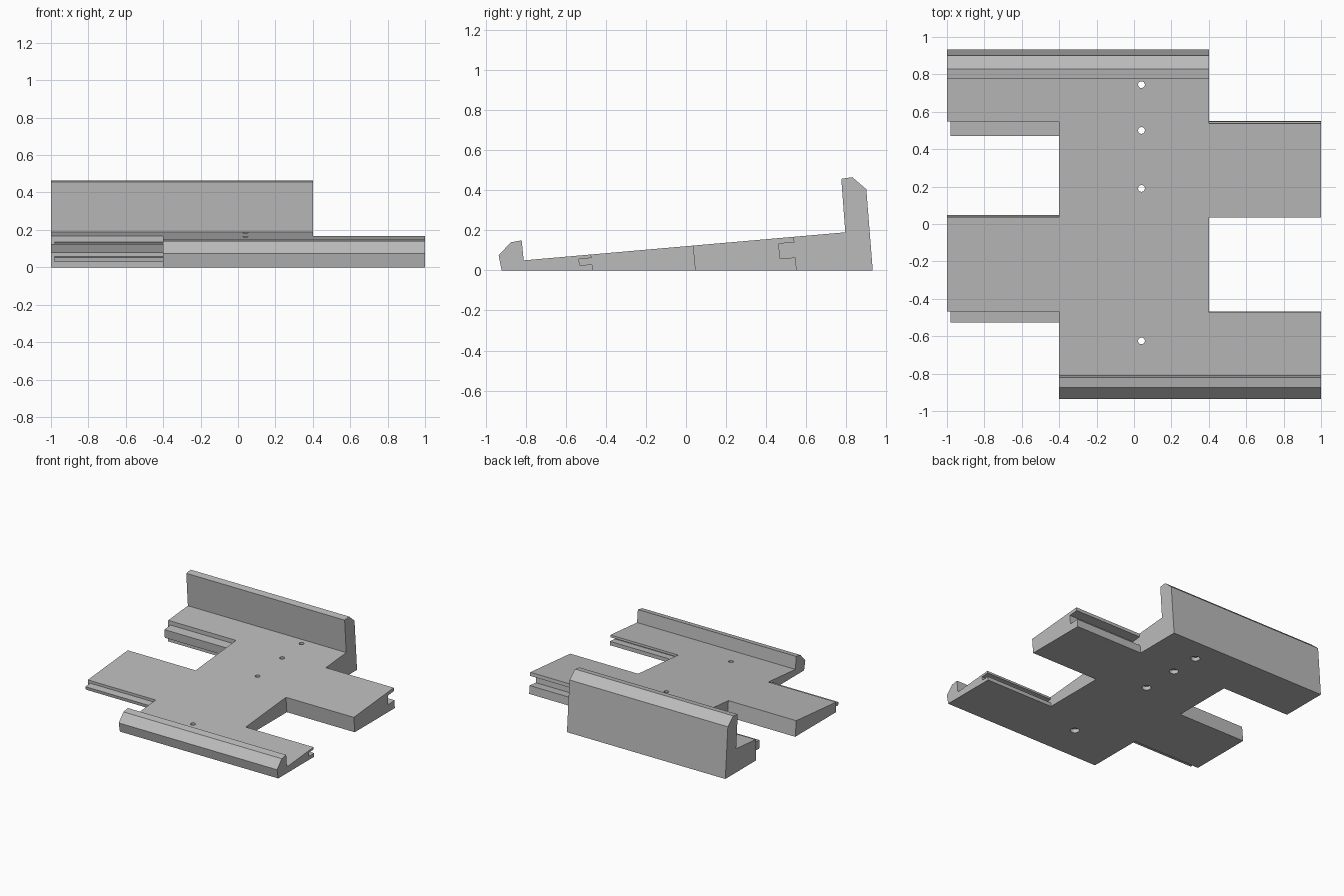
import bpy, bmesh, math

if "Cube" in bpy.data.objects:
    bpy.data.objects.remove(bpy.data.objects["Cube"])

grey = bpy.data.materials.new("plain grey")
colour = (0.5, 0.5, 0.5, 1)
grey.use_nodes = True
grey.diffuse_color = colour
grey.node_tree.nodes["Principled BSDF"].inputs["Base Color"].default_value = colour


def prism(bm, profile, x0, x1):
    """Extrude a side profile of (y, z) points from x0 to x1."""
    a = [bm.verts.new((x0, y, z)) for y, z in profile]
    b = [bm.verts.new((x1, y, z)) for y, z in profile]
    bm.faces.new(a)
    bm.faces.new(b[::-1])
    for i in range(len(a)):
        j = (i + 1) % len(a)
        bm.faces.new((a[i], b[i], b[j], a[j]))


def stepped_hole(bm, x, y, rings, sides=24):
    """Closed round solid from (radius, height) rings, bottom to top."""
    loops = [[bm.verts.new((x + r * math.cos(k * math.tau / sides),
                            y + r * math.sin(k * math.tau / sides), z))
              for k in range(sides)] for r, z in rings]
    bm.faces.new(loops[0])
    bm.faces.new(loops[-1])
    for low, high in zip(loops, loops[1:]):
        for k in range(sides):
            n = (k + 1) % sides
            bm.faces.new((low[k], low[n], high[n], high[k]))


def finish(bm, name):
    bmesh.ops.recalc_face_normals(bm, faces=bm.faces)
    mesh = bpy.data.meshes.new(name)
    bm.to_mesh(mesh)
    bm.free()
    mesh.materials.append(grey)
    ob = bpy.data.objects.new(name, mesh)
    bpy.context.collection.objects.link(ob)
    return ob


# Sloped base with low front lip and tall back wall
bm = bmesh.new()
prism(bm, [(-0.92, 0), (-0.935, 0.075), (-0.875, 0.14), (-0.82, 0.15),
           (-0.81, 0.05), (0.795, 0.19), (0.775, 0.457), (0.83, 0.465),
           (0.9, 0.405), (0.932, 0)], -1, 1)
base = finish(bm, "sloped_base")

LOW, HIGH, FAR = -0.1, 0.7, 1.1
bm = bmesh.new()
# Right-hand openings: plain edges
prism(bm, [(-FAR, LOW), (-0.463, LOW), (-0.468, 0.08), (-0.468, HIGH), (-FAR, HIGH)],
      -FAR, -0.4)
prism(bm, [(0.049, LOW), (0.547, LOW), (0.547, HIGH), (0.036, HIGH), (0.036, 0.125),
           (0.049, 0)], -FAR, -0.4)
# Left-hand openings: edges with slots for the tongues
prism(bm, [(-0.465, LOW), (-0.468, 0.03), (-0.53, 0.026), (-0.535, 0.056),
           (-0.472, 0.062), (-0.474, 0.085), (-0.474, HIGH), (0.034, HIGH),
           (0.034, 0.125), (0.046, 0), (0.046, LOW)], 0.4, FAR)
prism(bm, [(0.552, LOW), (0.552, 0), (0.547, 0.065), (0.469, 0.058), (0.463, 0.133),
           (0.541, 0.14), (0.538, 0.17), (0.538, HIGH), (FAR, HIGH), (FAR, LOW)],
      0.4, FAR)
# Screw holes, wider underneath
for y in (-0.625, 0.19, 0.5, 0.745):
    stepped_hole(bm, 0.04, y, [(0.034, LOW), (0.034, 0.03), (0.018, 0.03), (0.018, HIGH)])
cutter = finish(bm, "opening_cutter")
cutter.hide_render = True

cut = base.modifiers.new("openings", "BOOLEAN")
cut.operation = "DIFFERENCE"
cut.solver = "EXACT"
cut.object = cutter
bpy.context.view_layer.objects.active = base
bpy.ops.object.modifier_apply(modifier=cut.name)
bpy.data.objects.remove(cutter)

# Joining tongues on the right-hand wings
tongues = {
    "front_tongue": [(-0.45, 0.034), (-0.522, 0.028), (-0.526, 0.053), (-0.45, 0.06)],
    "back_tongue": [(0.56, 0.069), (0.475, 0.062), (0.47, 0.129), (0.56, 0.137)],
}
for name, profile in tongues.items():
    bm = bmesh.new()
    prism(bm, profile, -0.98, -0.4)
    finish(bm, name)
